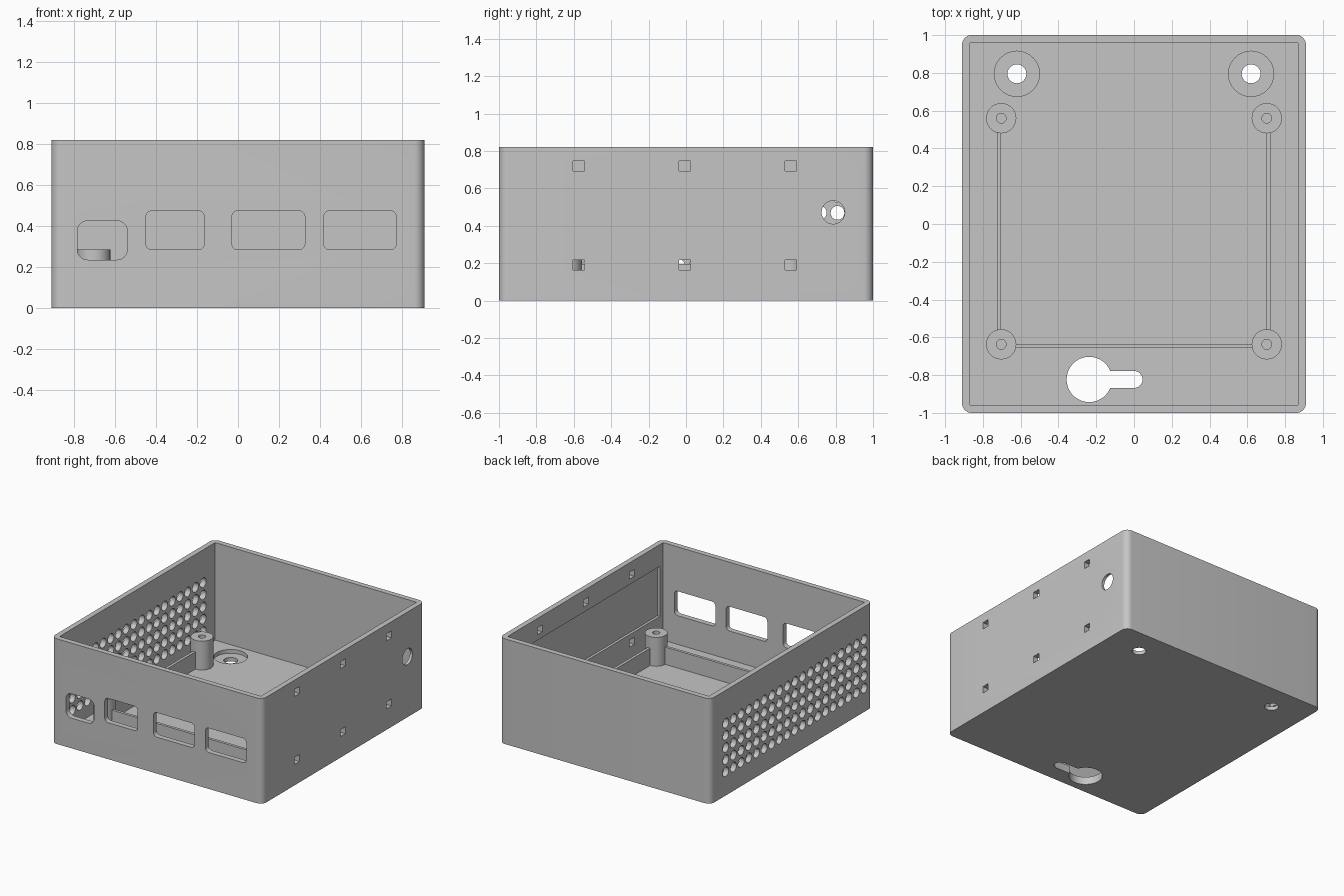
import bpy, bmesh
from math import sin, cos, pi, asin
from mathutils import Matrix

cube = bpy.data.objects.get("Cube")
if cube:
    bpy.data.objects.remove(cube, do_unlink=True)

grey = bpy.data.materials.new("light grey plastic")
grey.use_nodes = True
COLOUR = (0.56, 0.56, 0.56, 1)
grey.diffuse_color = COLOUR
grey.node_tree.nodes["Principled BSDF"].inputs["Base Color"].default_value = COLOUR

HALF_X, HALF_Y, TOP = 0.91, 1.0, 0.82
WALL, FLOOR = 0.042, 0.06


def arc(cu, cv, r, start, end, steps):
    angles = [start + (end - start) * i / steps for i in range(steps + 1)]
    return [(cu + r * cos(a), cv + r * sin(a)) for a in angles]


def rectangle(cu, cv, hu, hv, r=0):
    """Outline of a rectangle, with rounded corners if r is given."""
    signs = ((1, 1), (-1, 1), (-1, -1), (1, -1))
    if not r:
        return [(cu + su * hu, cv + sv * hv) for su, sv in signs]
    points = []
    for i, (su, sv) in enumerate(signs):
        points += arc(cu + su * (hu - r), cv + sv * (hv - r), r, i * pi / 2, (i + 1) * pi / 2, 8)
    return points


def circle(cu, cv, r, steps=32):
    return arc(cu, cv, r, 0, 2 * pi, steps)[:-1]


def prism(bm, outline, axis, low, high):
    """Extrude an outline along an axis between two positions."""
    place = {"x": lambda u, v, w: (w, u, v),
             "y": lambda u, v, w: (u, w, v),
             "z": lambda u, v, w: (u, v, w)}[axis]
    ends = [[bm.verts.new(place(u, v, w)) for u, v in outline] for w in (low, high)]
    n = len(outline)
    bm.faces.new(ends[0])
    bm.faces.new(ends[1][::-1])
    for i in range(n):
        j = (i + 1) % n
        bm.faces.new((ends[0][j], ends[0][i], ends[1][i], ends[1][j]))


def finish(bm, name):
    bmesh.ops.recalc_face_normals(bm, faces=bm.faces)
    mesh = bpy.data.meshes.new(name)
    bm.to_mesh(mesh)
    bm.free()
    mesh.materials.append(grey)
    ob = bpy.data.objects.new(name, mesh)
    bpy.context.collection.objects.link(ob)
    return ob


def activate(ob):
    bpy.ops.object.select_all(action="DESELECT")
    ob.select_set(True)
    bpy.context.view_layer.objects.active = ob


def smooth(ob):
    activate(ob)
    bpy.ops.object.shade_smooth_by_angle(angle=pi / 6)


def cut(ob, bm, name):
    cutter = finish(bm, name)
    cutter.hide_render = True
    mod = ob.modifiers.new(name, "BOOLEAN")
    mod.operation, mod.solver, mod.object = "DIFFERENCE", "EXACT", cutter
    activate(ob)
    bpy.ops.object.modifier_apply(modifier=mod.name)
    bpy.data.objects.remove(cutter, do_unlink=True)


# Outer shell with rounded upright corners
bm = bmesh.new()
prism(bm, rectangle(0, 0, HALF_X, HALF_Y, 0.05), "z", 0, TOP)
case = finish(bm, "case_shell")

# Inner cavity, open at the top
bm = bmesh.new()
prism(bm, rectangle(0, 0, HALF_X - WALL, HALF_Y - WALL), "z", FLOOR, TOP + 0.1)
cut(case, bm, "cavity")

# Shallow panel recess inside the left wall, and screw head counterbores
bm = bmesh.new()
prism(bm, rectangle(0, 0.455, 0.92, 0.195), "x", 0.84, 0.888)
for x in (-0.62, 0.62):
    prism(bm, circle(x, 0.795, 0.12), "z", 0.03, 0.1)
cut(case, bm, "recesses")

bm = bmesh.new()
# Front connector openings
prism(bm, rectangle(-0.662, 0.33, 0.122, 0.095, 0.05), "y", -1.1, -0.9)
for x, half in ((-0.307, 0.142), (0.148, 0.178), (0.595, 0.177)):
    prism(bm, rectangle(x, 0.379, half, 0.095, 0.03), "y", -1.1, -0.9)
# Snap slots and cable hole in the left wall
for y in (-0.573, -0.007, 0.56):
    for z in (0.19, 0.72):
        prism(bm, rectangle(y, z, 0.03, 0.027), "x", 0.8, 1)
prism(bm, circle(0.787, 0.472, 0.062), "x", 0.8, 1)
# Ventilation grid in the right wall
PITCH = 0.0947
for col in range(19):
    for row in range(5):
        prism(bm, circle(0.81 - col * PITCH, 0.185 + row * PITCH, 0.037, 20), "x", -1, -0.8)
# Screw holes and hanging keyhole in the floor
for x in (-0.62, 0.62):
    prism(bm, circle(x, 0.795, 0.05), "z", -0.1, 0.2)
neck = asin(0.045 / 0.12)
keyhole = arc(-0.237, -0.823, 0.12, neck, 2 * pi - neck, 32) + arc(0, -0.823, 0.045, -pi / 2, pi / 2, 12)
prism(bm, keyhole, "z", -0.1, 0.2)
cut(case, bm, "openings")
smooth(case)

# Board posts with blind screw holes, turned from a profile
POST_X, FRONT_Y, BACK_Y, POST_TOP = 0.703, -0.637, 0.56, 0.285
profile = [(0, 0.1), (0.026, 0.1), (0.026, POST_TOP), (0.08, POST_TOP), (0.08, FLOOR - 0.01), (0, FLOOR - 0.01)]
for side, x in (("right", -POST_X), ("left", POST_X)):
    for end, y in (("front", FRONT_Y), ("back", BACK_Y)):
        bm = bmesh.new()
        verts = [bm.verts.new((r, 0, z)) for r, z in profile]
        edges = [bm.edges.new(pair) for pair in zip(verts, verts[1:])]
        bmesh.ops.spin(bm, geom=verts + edges, axis=(0, 0, 1), cent=(0, 0, 0), angle=2 * pi, steps=32)
        bmesh.ops.remove_doubles(bm, verts=bm.verts, dist=0.0005)
        bmesh.ops.transform(bm, matrix=Matrix.Translation((x, y, 0)), verts=bm.verts)
        smooth(finish(bm, f"{end}_{side}_post"))

# Low ribs joining the posts
RIB_TOP, RIB_HALF = 0.195, 0.011
for side, x in (("right", -0.715), ("left", 0.711)):
    bm = bmesh.new()
    prism(bm, rectangle(x, (FRONT_Y + BACK_Y) / 2, RIB_HALF, 0.53), "z", FLOOR - 0.01, RIB_TOP)
    finish(bm, f"{side}_rib")
bm = bmesh.new()
prism(bm, rectangle(0, -0.645, 0.635, RIB_HALF), "z", FLOOR - 0.01, RIB_TOP)
finish(bm, "front_rib")
